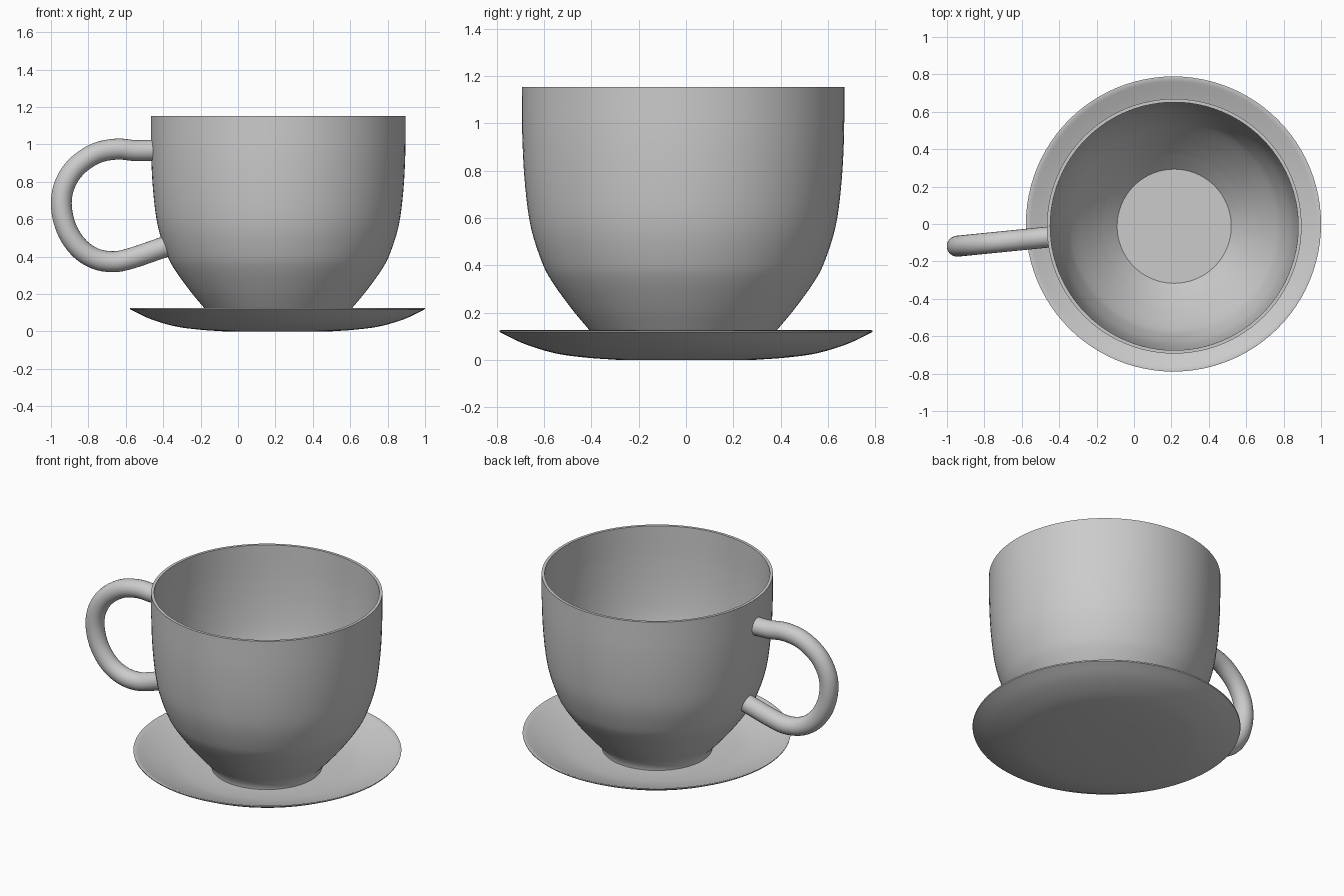
import bpy, math
from mathutils import Vector

if "Cube" in bpy.data.objects:
    bpy.data.objects.remove(bpy.data.objects["Cube"])

grey = bpy.data.materials.new("plain_grey")
grey.diffuse_color = (0.6, 0.6, 0.6, 1)
grey.use_nodes = True
grey.node_tree.nodes["Principled BSDF"].inputs["Base Color"].default_value = grey.diffuse_color


def smooth_path(pts, n=6):
    """Catmull-Rom curve through a few control points."""
    p = [Vector(q) for q in pts]
    p = [2 * p[0] - p[1]] + p + [2 * p[-1] - p[-2]]
    out = []
    for a, b, c, d in zip(p, p[1:], p[2:], p[3:]):
        for i in range(n):
            t = i / n
            out.append(0.5 * (2 * b + (c - a) * t + (2 * a - 5 * b + 4 * c - d) * t * t
                              + (3 * b - a - 3 * c + d) * t ** 3))
    return out + [p[-2]]


def finish(obj, angle=40):
    obj.data.materials.append(grey)
    bpy.ops.object.select_all(action='DESELECT')
    obj.select_set(True)
    bpy.context.view_layer.objects.active = obj
    bpy.ops.object.shade_smooth_by_angle(angle=math.radians(angle))


def make(name, verts, faces):
    mesh = bpy.data.meshes.new(name)
    mesh.from_pydata(verts, [], faces)
    obj = bpy.data.objects.new(name, mesh)
    bpy.context.collection.objects.link(obj)
    return obj


def lathe(name, profile, centre, seg=96):
    """Revolve (radius, z) points, running from outer bottom to inner floor; both ends get capped."""
    verts = [(r * math.cos(2 * math.pi * j / seg), r * math.sin(2 * math.pi * j / seg), z)
             for r, z in profile for j in range(seg)]
    n = len(profile)
    faces = [(i * seg + j, i * seg + (j + 1) % seg, (i + 1) * seg + (j + 1) % seg, (i + 1) * seg + j)
             for i in range(n - 1) for j in range(seg)]
    faces += [tuple(reversed(range(seg))), tuple((n - 1) * seg + j for j in range(seg))]
    obj = make(name, verts, faces)
    obj.location = centre
    finish(obj)


# Saucer: shallow thin dish
under = [(p.x, p.y) for p in smooth_path(
    [(0.28, 0.0), (0.42, 0.01), (0.55, 0.028), (0.68, 0.067), (0.787, 0.118)])]
upper = [(p.x, p.y) for p in smooth_path(
    [(0.78, 0.126), (0.67, 0.083), (0.545, 0.046), (0.42, 0.029), (0.28, 0.022)])]
lathe("saucer", under + [(0.789, 0.125)] + upper, (0.211, 0, 0))

# Cup: thin-walled bowl on a short foot, open at the top
wall = smooth_path([(0.395, 0.125), (0.47, 0.215), (0.553, 0.33), (0.597, 0.415), (0.643, 0.56),
                    (0.667, 0.73), (0.679, 0.93), (0.681, 1.153)])
outer = [(0.325, 0.024), (0.328, 0.055)] + [(p.x, p.y) for p in wall]
inner = []
for i, p in enumerate(wall):
    t = wall[min(i + 1, len(wall) - 1)] - wall[max(i - 1, 0)]
    nrm = Vector((-t.y, t.x)).normalized() * 0.018
    inner.append((p.x + nrm.x, min(p.y + nrm.y, 1.153)))
lathe("cup", outer + inner[::-1] + [(0.305, 0.06)], (0.215, -0.012, 0))

# Handle: round tube looping out to the left, turned slightly to the front
path = smooth_path([(-0.457, 0.968), (-0.55, 0.967), (-0.65, 0.975), (-0.765, 0.95), (-0.87, 0.875),
                    (-0.93, 0.775), (-0.944, 0.665), (-0.915, 0.545), (-0.85, 0.447), (-0.765, 0.39),
                    (-0.67, 0.373), (-0.575, 0.39), (-0.392, 0.452)])
side = Vector((-0.1, 1, 0)).normalized()
ring, verts = 24, []
for i, p in enumerate(path):
    t = path[min(i + 1, len(path) - 1)] - path[max(i - 1, 0)]
    along = Vector((t.x, 0.1 * t.x, t.y)).normalized()
    up = along.cross(side)
    c = Vector((p.x, -0.07 + 0.1 * (p.x + 0.457), p.y))
    for j in range(ring):
        a = 2 * math.pi * j / ring
        verts.append(c + 0.056 * (math.cos(a) * side + math.sin(a) * up))
n = len(path)
faces = [(i * ring + j, (i + 1) * ring + j, (i + 1) * ring + (j + 1) % ring, i * ring + (j + 1) % ring)
         for i in range(n - 1) for j in range(ring)]
faces += [tuple(range(ring)), tuple((n - 1) * ring + j for j in reversed(range(ring)))]
handle = make("handle", verts, faces)
handle.data.flip_normals() if handle.data.polygons[0].normal.dot(
    handle.data.polygons[0].center - Vector((path[0].x, -0.07, path[0].y))) < 0 else None
finish(handle)
